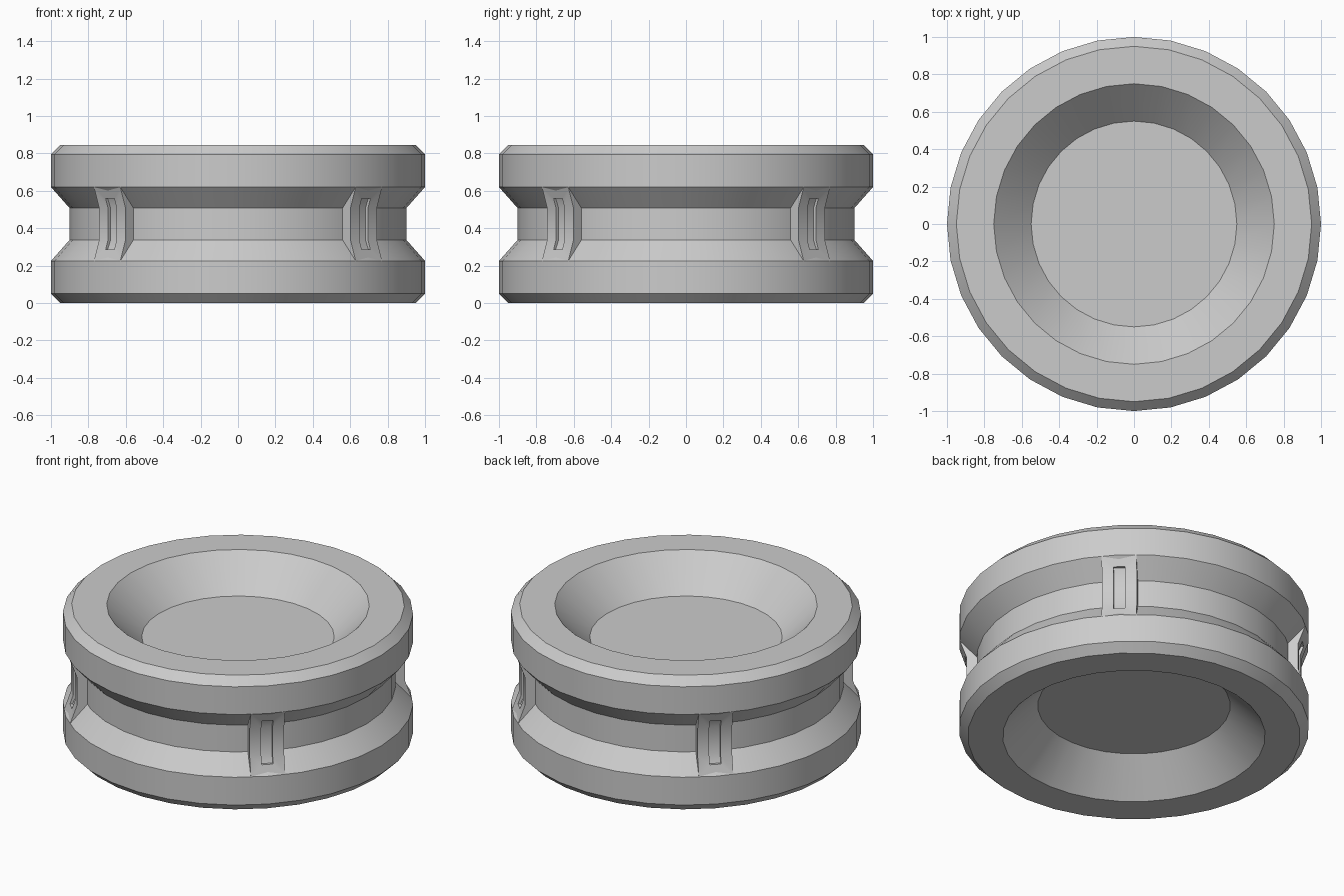
import bpy, bmesh, math
from mathutils import Matrix

if "Cube" in bpy.data.objects:
    bpy.data.objects.remove(bpy.data.objects["Cube"])

H = 0.845      # total height
MID = H / 2


def add_object(name, bm):
    bmesh.ops.recalc_face_normals(bm, faces=bm.faces)
    mesh = bpy.data.meshes.new(name)
    bm.to_mesh(mesh)
    bm.free()
    obj = bpy.data.objects.new(name, mesh)
    bpy.context.collection.objects.link(obj)
    return obj


def mirrored(half):
    """Upper half of an (r, z) profile plus its reflection about mid height."""
    return half + [(r, H - z) for r, z in reversed(half)]


def lathe(name, profile, sides=32):
    bm = bmesh.new()
    rings = [[bm.verts.new((r * math.cos(2 * math.pi * i / sides),
                            r * math.sin(2 * math.pi * i / sides), z))
              for i in range(sides)] for r, z in profile]
    for a, b in zip(rings, rings[1:]):
        for i in range(sides):
            j = (i + 1) % sides
            bm.faces.new((a[i], a[j], b[j], b[i]))
    bm.faces.new(rings[0])
    bm.faces.new(rings[-1])
    return add_object(name, bm)


def prism(name, profile, half_width):
    """(r, z) outline extruded sideways along y."""
    bm = bmesh.new()
    face = bm.faces.new([bm.verts.new((r, -half_width, z)) for r, z in profile])
    ext = bmesh.ops.extrude_face_region(bm, geom=[face])["geom"]
    bmesh.ops.translate(bm, vec=(0, 2 * half_width, 0),
                        verts=[v for v in ext if isinstance(v, bmesh.types.BMVert)])
    return add_object(name, bm)


def smooth(obj):
    bpy.ops.object.select_all(action='DESELECT')
    obj.select_set(True)
    bpy.context.view_layer.objects.active = obj
    bpy.ops.object.shade_smooth_by_angle(angle=math.radians(30))


# Grooved disc with a dished recess on top and bottom
disc = lathe("grooved_disc", mirrored([
    (0.55, 0.645), (0.75, H), (0.95, H), (1.0, 0.795), (1.0, 0.62), (0.90, 0.507)]))
smooth(disc)

# Slot cutter follows the concave face of the bracket
cutter = prism("slot_cutter", mirrored([
    (1.1, 0.56), (0.953, 0.56), (0.93, 0.507)]), 0.033)
cutter.hide_render = True

# Bracket bridging the groove, with a shallow slot
bracket = prism("groove_bracket", mirrored([
    (0.86, 0.62), (0.99, 0.62), (0.95, 0.507)]), 0.1)
cut = bracket.modifiers.new("slot", 'BOOLEAN')
cut.operation = 'DIFFERENCE'
cut.solver = 'EXACT'
cut.object = cutter
bpy.context.view_layer.update()
cut_mesh = bpy.data.meshes.new_from_object(
    bracket.evaluated_get(bpy.context.evaluated_depsgraph_get()))
bracket.modifiers.clear()
bracket.data = cut_mesh
bpy.data.objects.remove(cutter)
smooth(bracket)

# Four brackets on the diagonals
for k in range(4):
    obj = bracket if k == 0 else bracket.copy()
    if k:
        bpy.context.collection.objects.link(obj)
    obj.name = f"groove_bracket_{k + 1}"
    obj.matrix_world = Matrix.Rotation(math.radians(45 + 90 * k), 4, 'Z')
